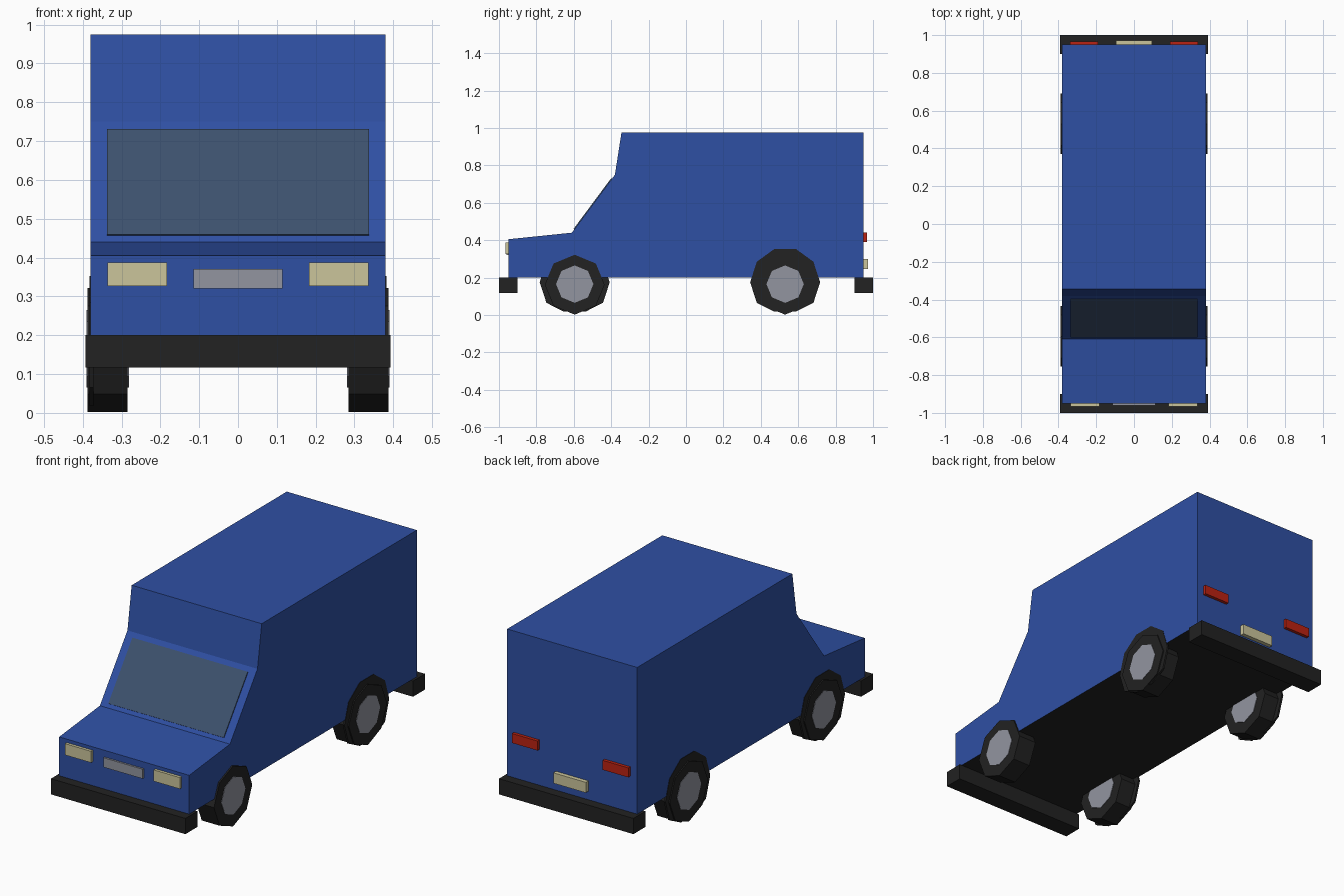
import bpy, math

if "Cube" in bpy.data.objects:
    bpy.data.objects.remove(bpy.data.objects["Cube"])


def material(name, rgb):
    m = bpy.data.materials.new(name)
    m.diffuse_color = (*rgb, 1)
    m.use_nodes = True
    m.node_tree.nodes["Principled BSDF"].inputs["Base Color"].default_value = m.diffuse_color
    return m


BLUE = material("blue paint", (0.028, 0.08, 0.37))
BLACK = material("black rubber", (0.016, 0.016, 0.016))
GREY = material("grey metal", (0.29, 0.30, 0.35))
GLASS = material("window glass", (0.047, 0.083, 0.155))
CREAM = material("cream lamp", (0.60, 0.56, 0.33))
RED = material("red lamp", (0.50, 0.016, 0.006))


def prism(name, profile, x0, x1, mat):
    """Extrude a (y, z) outline along x."""
    # orient the outline counter-clockwise as seen from +x
    area = sum(a[0] * b[1] - b[0] * a[1]
               for a, b in zip(profile, profile[1:] + profile[:1]))
    if area < 0:
        profile = profile[::-1]
    n = len(profile)
    verts = [(x, y, z) for x in (x0, x1) for y, z in profile]
    faces = [list(range(n))[::-1], list(range(n, 2 * n))]
    faces += [[i, (i + 1) % n, n + (i + 1) % n, n + i] for i in range(n)]
    mesh = bpy.data.meshes.new(name)
    mesh.from_pydata(verts, [], faces)
    mesh.materials.append(mat)
    ob = bpy.data.objects.new(name, mesh)
    bpy.context.collection.objects.link(ob)
    return ob


def box(name, x, y, z, mat):
    return prism(name, [(y[0], z[0]), (y[1], z[0]), (y[1], z[1]), (y[0], z[1])],
                 x[0], x[1], mat)


def ngon(y, z, r, sides, turn=0.0, floor=0.0):
    """Regular outline, flattened at the floor height."""
    angles = [turn + 2 * math.pi * i / sides for i in range(sides)]
    return [(y + r * math.cos(a), max(floor, z + r * math.sin(a))) for a in angles]


# Van body with a dark underside
body = prism("body", [(-0.95, 0.2), (0.95, 0.2), (0.95, 0.975), (-0.345, 0.975),
                      (-0.38, 0.75), (-0.61, 0.44), (-0.95, 0.405)], -0.38, 0.38, BLUE)
body.data.materials.append(BLACK)
for f in body.data.polygons:
    if f.normal.z < -0.9:
        f.material_index = 1

# Windscreen plate lying on the sloped face
slope = lambda z: -0.61 + (z - 0.44) * 0.23 / 0.31
ny, nz = -0.803 * 0.005, 0.596 * 0.005
prism("windscreen", [(slope(0.457), 0.457), (slope(0.728), 0.728),
                     (slope(0.728) + ny, 0.728 + nz), (slope(0.457) + ny, 0.457 + nz)],
      -0.337, 0.337, GLASS)

# Bumpers
box("front_bumper", (-0.393, 0.393), (-1.0, -0.90), (0.117, 0.2), BLACK)
box("rear_bumper", (-0.393, 0.393), (0.90, 1.0), (0.117, 0.2), BLACK)

# Grille and rear plate
box("grille", (-0.115, 0.115), (-0.96, -0.94), (0.32, 0.37), GREY)
box("rear_plate", (-0.095, 0.095), (0.94, 0.972), (0.245, 0.30), CREAM)

for side, s in (("right", 1), ("left", -1)):
    def span(a, b):
        return sorted((s * a, s * b))

    # Lamps
    box(side + "_headlight", span(0.183, 0.336), (-0.965, -0.94), (0.327, 0.387), CREAM)
    box(side + "_tail_light", span(0.19, 0.34), (0.94, 0.967), (0.39, 0.44), RED)

    # Wheels: eight-sided tyre, hub through it, thin ten-sided arch behind
    for end, y in (("front", -0.595), ("rear", 0.53)):
        name = side + "_" + end
        prism(name + "_tyre", ngon(y, 0.162, 0.16, 8), *span(0.284, 0.388), BLACK)
        prism(name + "_hub", ngon(y, 0.165, 0.1, 8), *span(0.281, 0.390), GREY)
        if name != "right_front":
            prism(name + "_arch", ngon(y, 0.175, 0.187, 10, floor=0.018),
                  *span(0.372, 0.382), BLACK)
